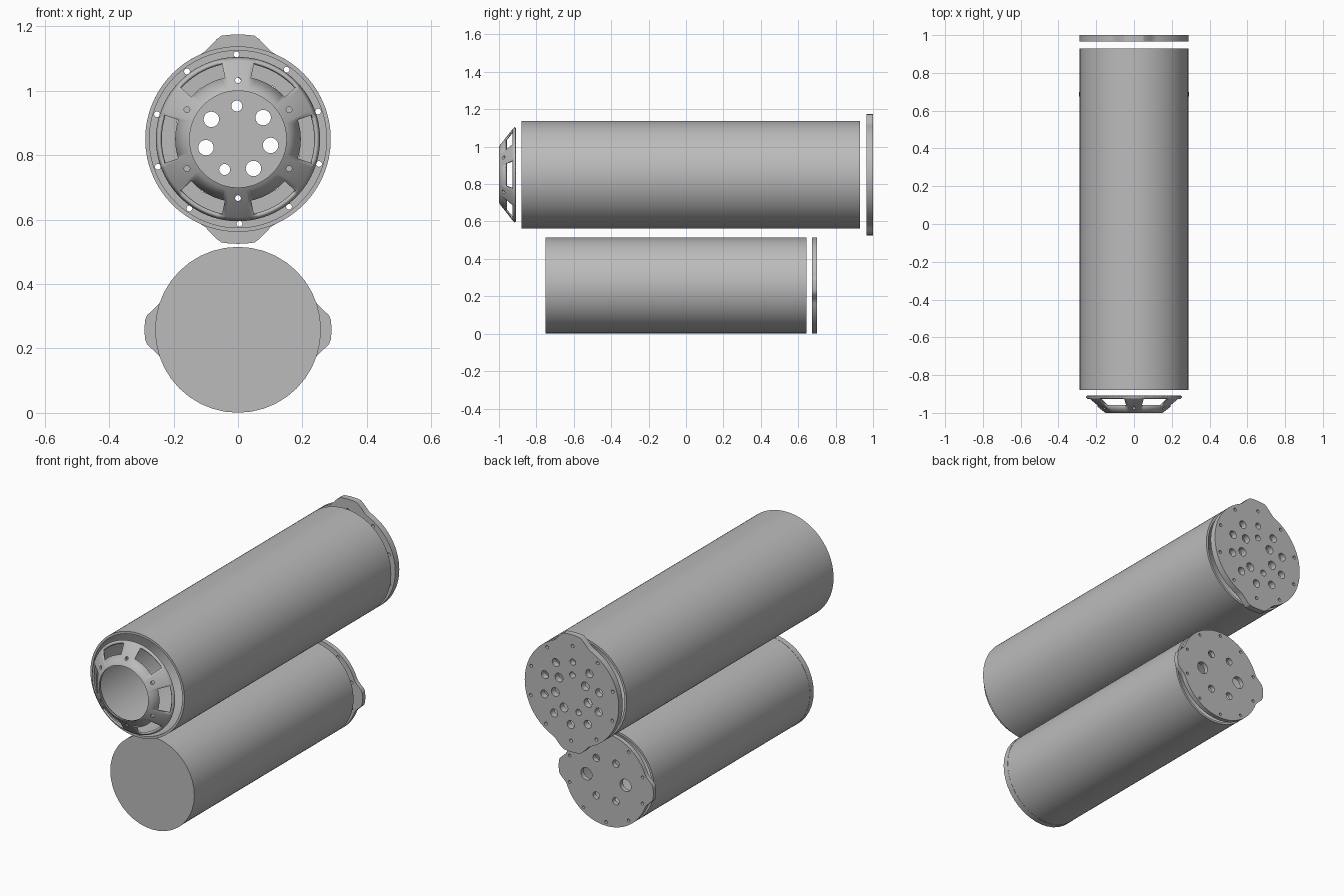
import bpy, bmesh
from math import sin, cos, radians, pi, sqrt
from mathutils import Matrix

cube = bpy.data.objects.get("Cube")
if cube:
    bpy.data.objects.remove(cube, do_unlink=True)

UPPER_Z, LOWER_Z = 0.85, 0.258

gray = bpy.data.materials.new("plain gray")
gray.use_nodes = True
gray.diffuse_color = (0.5, 0.5, 0.5, 1)
gray.node_tree.nodes["Principled BSDF"].inputs["Base Color"].default_value = (0.5, 0.5, 0.5, 1)


def add_object(name, mesh):
    obj = bpy.data.objects.new(name, mesh)
    bpy.context.collection.objects.link(obj)
    mesh.materials.clear()
    mesh.materials.append(gray)
    return obj


def smooth(obj):
    bpy.ops.object.select_all(action='DESELECT')
    obj.select_set(True)
    bpy.context.view_layer.objects.active = obj
    bpy.ops.object.shade_smooth_by_angle(angle=radians(25))


def lathe(name, profile, zc, segments=96, closed=True, skip=None):
    """Turn (radius, y) points around the y axis; skip(row, angle) leaves openings."""
    bm = bmesh.new()
    rings = []
    for r, y in profile:
        rings.append([bm.verts.new((r * cos(2 * pi * i / segments), y,
                                    zc + r * sin(2 * pi * i / segments)))
                      for i in range(segments)])
    rows = len(rings) if closed else len(rings) - 1
    for row in range(rows):
        a, b = rings[row], rings[(row + 1) % len(rings)]
        for i in range(segments):
            j = (i + 1) % segments
            if skip and skip(row, (i + 0.5) * 360 / segments):
                continue
            bm.faces.new((a[i], a[j], b[j], b[i]))
    bmesh.ops.recalc_face_normals(bm, faces=bm.faces)
    mesh = bpy.data.meshes.new(name)
    bm.to_mesh(mesh)
    bm.free()
    return add_object(name, mesh)


def tube(name, outer, inner, y0, y1, zc):
    smooth(lathe(name, [(outer, y0), (outer, y1), (inner, y1), (inner, y0)], zc, 128))


def polar(radius, degrees):
    return radius * cos(radians(degrees)), radius * sin(radians(degrees))


def circle(x, z, r, n=24):
    return [(x + r * cos(2 * pi * i / n), z + r * sin(2 * pi * i / n)) for i in range(n)]


def hole_ring(radius, count, start, size, small=(), small_size=0.017):
    return [circle(*polar(radius, start + 360 * k / count),
                   small_size if k in small else size) for k in range(count)]


def tabbed_outline(r, tab_r, tab_half, root_half, turn, n=120):
    """Disc outline with two opposite tabs whose sides slope down to the rim."""
    points = []
    for i in range(n):
        a = 360 * i / n
        off = abs((a - turn + 90) % 180 - 90)
        if off <= tab_half:
            rad = tab_r
        elif off < root_half:
            # straight slope between tab corner and rim
            x0, z0 = polar(tab_r, tab_half)
            x1, z1 = polar(r, root_half)
            c, s = polar(1, off)
            rad = (x0 * z1 - z0 * x1) / (c * (z1 - z0) - s * (x1 - x0))
        else:
            rad = r
        points.append(polar(rad, a))
    return points


def plate(name, loops, y0, y1, zc):
    """Filled flat curve with holes, given thickness and stood upright."""
    curve = bpy.data.curves.new(name, 'CURVE')
    curve.dimensions = '2D'
    curve.fill_mode = 'BOTH'
    curve.extrude = (y1 - y0) / 2
    for loop in loops:
        spline = curve.splines.new('POLY')
        spline.points.add(len(loop) - 1)
        for p, (x, z) in zip(spline.points, loop):
            p.co = (x, z, 0, 1)
        spline.use_cyclic_u = True
    temp = bpy.data.objects.new(name + " outline", curve)
    bpy.context.collection.objects.link(temp)
    depsgraph = bpy.context.evaluated_depsgraph_get()
    mesh = bpy.data.meshes.new_from_object(temp.evaluated_get(depsgraph))
    bpy.data.objects.remove(temp, do_unlink=True)
    mesh.transform(Matrix.Translation((0, (y0 + y1) / 2, zc)) @ Matrix.Rotation(pi / 2, 4, 'X'))
    bm = bmesh.new()
    bm.from_mesh(mesh)
    bmesh.ops.remove_doubles(bm, verts=bm.verts, dist=0.0001)
    bmesh.ops.recalc_face_normals(bm, faces=bm.faces)
    bm.to_mesh(mesh)
    bm.free()
    smooth(add_object(name, mesh))


# Upper cylinder: open tube and perforated end plate
tube("upper_tube", 0.288, 0.275, -0.88, 0.93, UPPER_Z)
plate("upper_end_plate",
      [tabbed_outline(0.288, 0.325, 10, 22, 90)]
      + hole_ring(0.263, 10, 91, 0.009)
      + hole_ring(0.103, 7, 92, 0.024, small=(0, 3))
      + hole_ring(0.175, 10, 92, 0.022, small=(0,)),
      0.965, 1.0, UPPER_Z)

# Nose cone: thin shell with six slots and six screw holes
cone = lathe("nose_cone",
             [(0.15, -0.985), (0.15, -1.0), (0.158, -0.995), (0.195, -0.966),
              (0.244, -0.927), (0.255, -0.915)],
             UPPER_Z, 120, closed=False,
             skip=lambda row, a: row == 3 and abs((a + 30) % 60 - 30) < 18)
shell = cone.modifiers.new("shell", 'SOLIDIFY')
shell.thickness = 0.01
shell.offset = -1

bm = bmesh.new()
for k in range(6):
    x, z = polar(0.183, 30 + 60 * k)
    bmesh.ops.create_cone(bm, cap_ends=True, segments=16, radius1=0.009, radius2=0.009, depth=0.1,
                          matrix=Matrix.Translation((x, -0.97, UPPER_Z + z)) @ Matrix.Rotation(pi / 2, 4, 'X'))
mesh = bpy.data.meshes.new("screw_hole_cutter")
bm.to_mesh(mesh)
bm.free()
cutter = add_object("screw_hole_cutter", mesh)
cutter.hide_render = True
cutter.hide_set(True)
drill = cone.modifiers.new("screw holes", 'BOOLEAN')
drill.object = cutter
drill.operation = 'DIFFERENCE'
drill.solver = 'EXACT'
smooth(cone)

# Lower cylinder: tube, closed front cap and tabbed end plate
tube("lower_tube", 0.256, 0.244, -0.72, 0.645, LOWER_Z)
plate("lower_front_cap", [circle(0, 0, 0.2575, 40)], -0.75, -0.718, LOWER_Z)
plate("lower_end_plate",
      [tabbed_outline(0.256, 0.29, 8, 19, 0)]
      + hole_ring(0.235, 10, 18, 0.008)
      + hole_ring(0.12, 6, 0, 0.02, small=(0, 3), small_size=0.034),
      0.675, 0.70, LOWER_Z)
